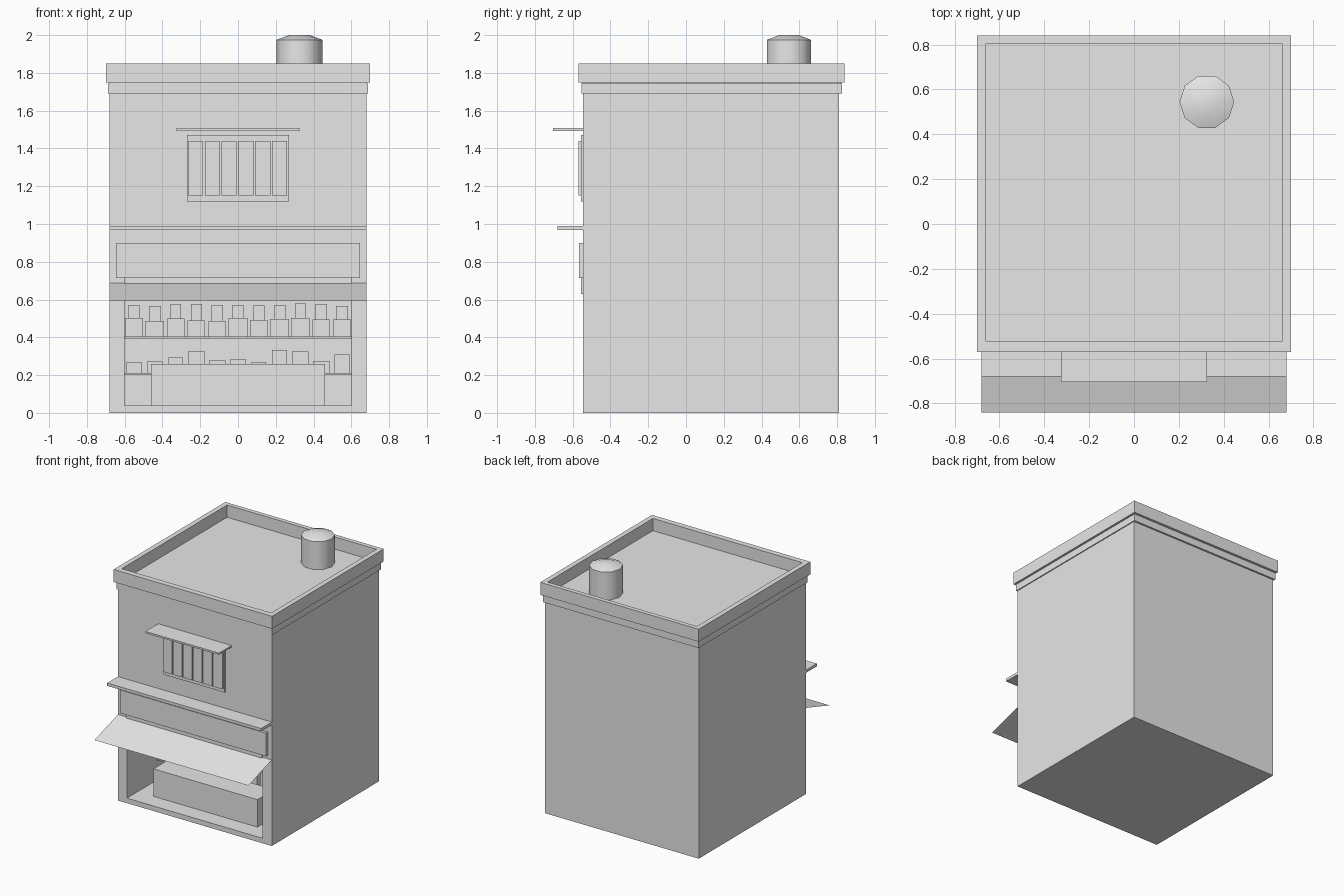
import bpy, bmesh, math, random
from mathutils import Vector

random.seed(4)
if "Cube" in bpy.data.objects:
    bpy.data.objects.remove(bpy.data.objects["Cube"])

grey = bpy.data.materials.new("light_grey")
grey.use_nodes = True
grey.diffuse_color = (0.8, 0.8, 0.8, 1)
grey.node_tree.nodes["Principled BSDF"].inputs["Base Color"].default_value = (0.8, 0.8, 0.8, 1)


def finish(name, bm):
    mesh = bpy.data.meshes.new(name)
    bm.to_mesh(mesh)
    bm.free()
    mesh.materials.append(grey)
    obj = bpy.data.objects.new(name, mesh)
    bpy.context.collection.objects.link(obj)
    return obj


def add_box(bm, x, y, z):
    """Box from (low, high) ranges."""
    verts = bmesh.ops.create_cube(bm, size=1)["verts"]
    for v in verts:
        v.co = Vector(r[0] if c < 0 else r[1] for c, r in zip(v.co, (x, y, z)))


def box(name, x, y, z):
    bm = bmesh.new()
    add_box(bm, x, y, z)
    return finish(name, bm)


def recessed_box(name, x, y, z, normal, opening, depth):
    """Box with a rectangular pocket sunk into the face that points along normal."""
    bm = bmesh.new()
    add_box(bm, x, y, z)
    bm.normal_update()
    normal = Vector(normal)
    face = max(bm.faces, key=lambda f: f.normal.dot(normal))
    bmesh.ops.inset_individual(bm, faces=[face], thickness=0.01)
    centre = face.calc_center_median()
    for v in face.verts:
        for axis, limits in opening.items():
            v.co[axis] = limits[0] if v.co[axis] < centre[axis] else limits[1]
    floor = bmesh.ops.extrude_discrete_faces(bm, faces=[face])["faces"][0]
    bmesh.ops.translate(bm, verts=floor.verts, vec=-normal * depth)
    return finish(name, bm)


FRONT, BACK = -0.545, 0.81

# Main building with the open display niche
recessed_box("building", (-0.68, 0.68), (FRONT, BACK), (0, 1.72), (0, -1, 0),
             {0: (-0.6, 0.6), 2: (0.04, 0.64)}, 0.85)

# Cornice and roof parapet
box("cornice", (-0.688, 0.688), (-0.553, 0.825), (1.69, 1.745))
recessed_box("parapet", (-0.7, 0.7), (-0.57, 0.84), (1.75, 1.85), (0, 0, 1),
             {0: (-0.66, 0.66), 1: (-0.525, 0.805)}, 0.099)
box("cornice_joint", (-0.68, 0.68), (-0.548, 0.82), (1.74, 1.752))

# Chimney with a bevelled cap
bm = bmesh.new()
rings = []
for radius, height in ((0.122, 1.74), (0.122, 1.975), (0.055, 2.0)):
    rings.append([bm.verts.new((0.325 + radius * math.cos(a), 0.545 + radius * math.sin(a), height))
                  for a in (math.tau * i / 10 for i in range(10))])
for low, high in zip(rings, rings[1:]):
    for i in range(10):
        j = (i + 1) % 10
        bm.faces.new((low[i], low[j], high[j], high[i]))
bm.faces.new(rings[-1])
bm.faces.new(rings[0][::-1])
chimney = finish("chimney", bm)
bpy.context.view_layer.objects.active = chimney
chimney.select_set(True)
bpy.ops.object.shade_smooth_by_angle(angle=math.radians(40))
chimney.select_set(False)

# Window: backing, vertical slats and ledge above
box("window_panel", (-0.27, 0.27), (-0.555, FRONT), (1.12, 1.47))
bm = bmesh.new()
for i in range(6):
    left = -0.265 + i * 0.089
    add_box(bm, (left, left + 0.08), (-0.57, -0.554), (1.15, 1.44))
finish("window_slats", bm)
box("window_ledge", (-0.325, 0.325), (-0.705, FRONT), (1.493, 1.507))

# Counter shelf, sign board and the beam over the niche
box("counter", (-0.68, 0.68), (-0.68, FRONT), (0.967, 0.99))
box("front_board", (-0.645, 0.645), (-0.566, FRONT), (0.715, 0.9))
box("niche_beam", (-0.6, 0.6), (-0.555, FRONT), (0.63, 0.715))

# Thin sloping awning
bm = bmesh.new()
bm.faces.new([bm.verts.new(p) for p in ((-0.68, -0.84, 0.595), (0.68, -0.84, 0.595),
                                        (0.68, FRONT, 0.687), (-0.68, FRONT, 0.687))])
finish("awning", bm)

# Niche furniture: crate and stepped shelves
box("crate", (-0.46, 0.46), (-0.41, -0.2), (0.04, 0.26))
box("low_shelf", (-0.6, 0.6), (-0.17, 0.3), (0.2, 0.21))
box("high_shelf", (-0.6, 0.6), (0.0, 0.3), (0.395, 0.405))


def goods(name, count, width, depth, y, z, low, high):
    """Row of small blocks of varying height standing on a shelf."""
    bm = bmesh.new()
    for i in range(count):
        x = -0.55 + 1.1 * i / (count - 1)
        half = width / 2 * random.uniform(0.85, 1)
        add_box(bm, (x - half, x + half), (y, y + depth), (z, z + random.uniform(low, high)))
    finish(name, bm)


goods("low_goods", 11, 0.09, 0.09, -0.13, 0.21, 0.05, 0.13)
goods("high_goods_front", 11, 0.1, 0.09, 0.03, 0.405, 0.08, 0.1)
goods("high_goods_back", 11, 0.065, 0.07, 0.15, 0.405, 0.16, 0.18)
